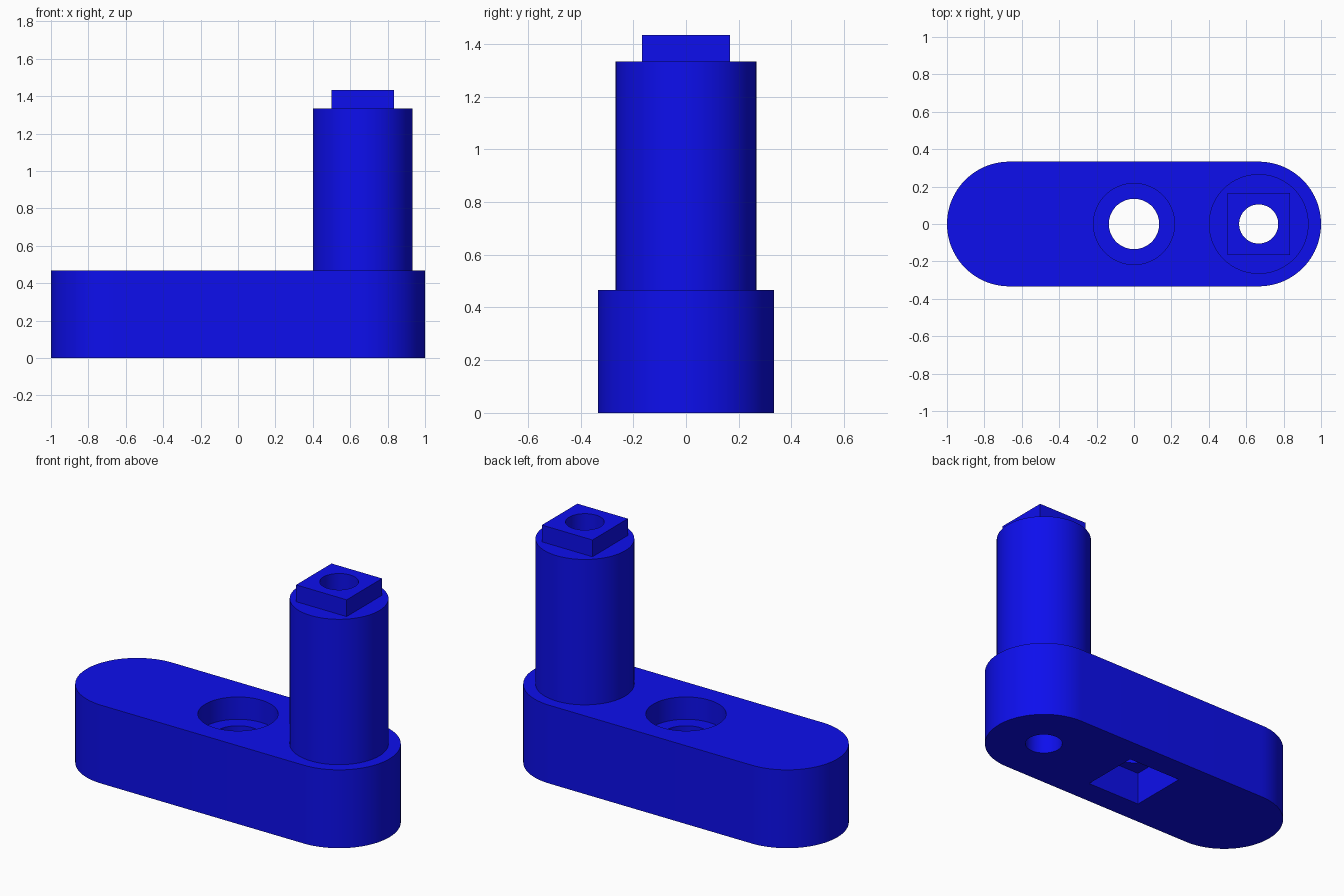
import bpy, bmesh, math

if "Cube" in bpy.data.objects:
    bpy.data.objects.remove(bpy.data.objects["Cube"])

SEG = 96
PIN_X = 0.6667          # pin axis
BASE_H = 0.4667

blue = bpy.data.materials.new("blue")
blue.diffuse_color = (0.004, 0.0045, 0.85, 1)
blue.use_nodes = True
blue.node_tree.nodes["Principled BSDF"].inputs["Base Color"].default_value = blue.diffuse_color


def prism(name, outline, z0, z1):
    """Extrude a closed outline from z0 up to z1."""
    bm = bmesh.new()
    face = bm.faces.new([bm.verts.new((x, y, z0)) for x, y in outline])
    ext = bmesh.ops.extrude_face_region(bm, geom=[face])
    verts = [v for v in ext["geom"] if isinstance(v, bmesh.types.BMVert)]
    bmesh.ops.translate(bm, verts=verts, vec=(0, 0, z1 - z0))
    bmesh.ops.recalc_face_normals(bm, faces=bm.faces)
    mesh = bpy.data.meshes.new(name)
    bm.to_mesh(mesh)
    bm.free()
    obj = bpy.data.objects.new(name, mesh)
    bpy.context.collection.objects.link(obj)
    return obj


def arc(cx, r, start, sweep, n):
    return [(cx + r * math.cos(start + sweep * i / n),
             r * math.sin(start + sweep * i / n)) for i in range(n + 1)]


def circle(cx, r):
    return arc(cx, r, 0, 2 * math.pi, SEG)[:-1]


def square(cx, side):
    h = side / 2
    return [(cx - h, -h), (cx + h, -h), (cx + h, h), (cx - h, h)]


def boolean(obj, other, operation):
    mod = obj.modifiers.new(operation.lower(), 'BOOLEAN')
    mod.operation, mod.solver, mod.object = operation, 'EXACT', other
    bpy.context.view_layer.objects.active = obj
    bpy.ops.object.modifier_apply(modifier=mod.name)
    bpy.data.objects.remove(other)


# rounded-end arm
ends = (arc(PIN_X, 0.3333, -math.pi / 2, math.pi, SEG // 2)
        + arc(-PIN_X, 0.3333, math.pi / 2, math.pi, SEG // 2))
crank = prism("crank_arm", ends, 0, BASE_H)

# upright pin with square tip, overlapping into the part below
boolean(crank, prism("pin", circle(PIN_X, 0.2667), 0.2, 1.3333), 'UNION')
boolean(crank, prism("square_tip", square(PIN_X, 0.3333), 1.2, 1.4333), 'UNION')

# pin bore, centre bore, screw-head recess, square socket underneath
for name, outline, z0, z1 in [
    ("pin_bore", circle(PIN_X, 0.1045), -0.1, 1.6),
    ("centre_bore", circle(0, 0.1345), -0.1, 0.6),
    ("screw_recess", circle(0, 0.2167), BASE_H - 0.1333, 0.6),
    ("square_socket", square(0, 0.36), -0.1, 0.2),
]:
    boolean(crank, prism(name, outline, z0, z1), 'DIFFERENCE')

# finish
crank.data.materials.clear()
crank.data.materials.append(blue)
bpy.ops.object.select_all(action='DESELECT')
crank.select_set(True)
bpy.context.view_layer.objects.active = crank
bpy.ops.object.shade_smooth_by_angle(angle=math.radians(30))
